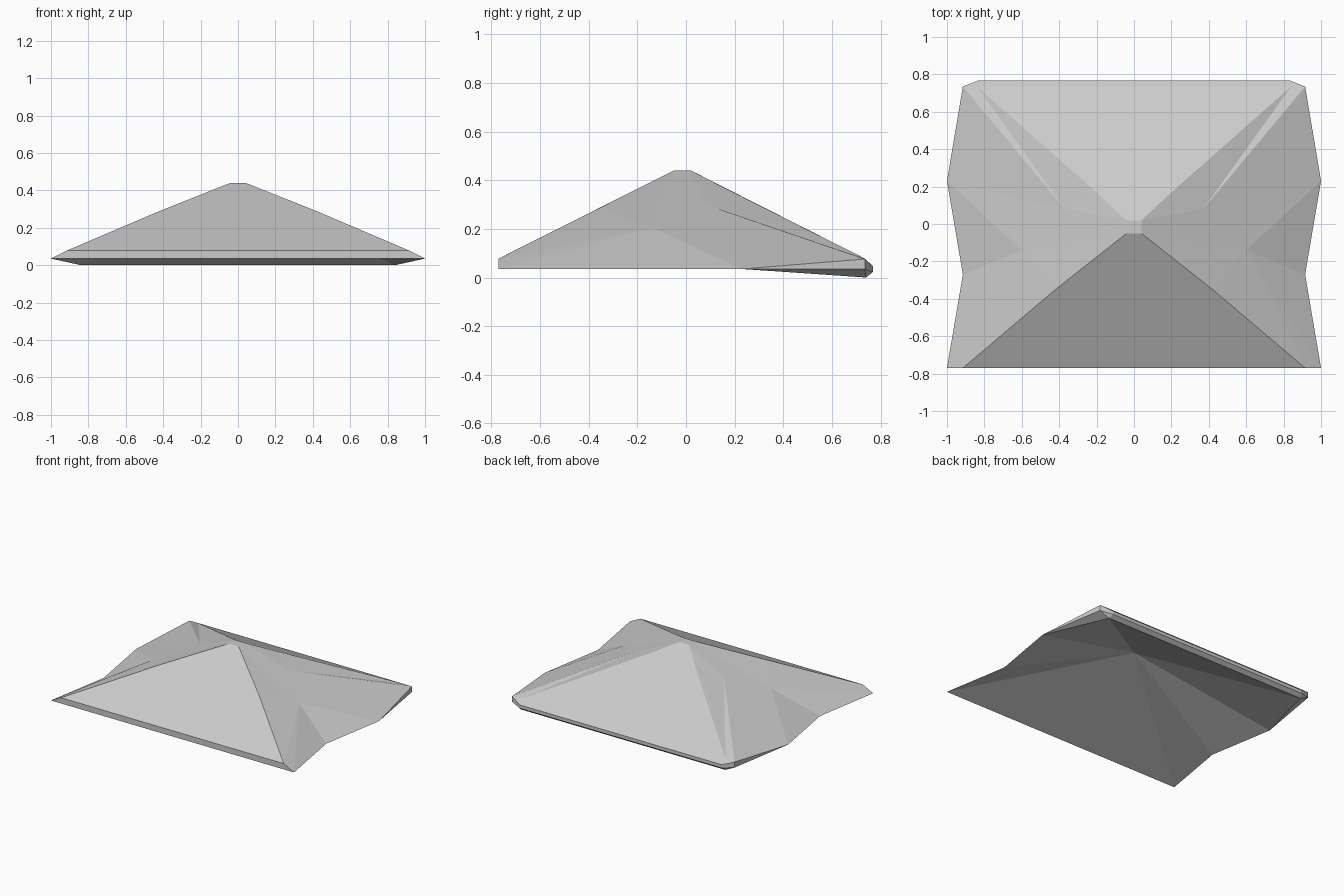
import bpy, bmesh

if "Cube" in bpy.data.objects:
    bpy.data.objects.remove(bpy.data.objects["Cube"])

# Named key points of the right half (x >= 0)
P = {
    # small flat peak
    "peak_f0": (0, -.05, .44), "peak_f1": (.04, -.05, .44),
    "peak_b1": (.04, .02, .44), "peak_b0": (0, .02, .44),
    # front fascia
    "fas0": (0, -.77, .078), "fas1": (.915, -.77, .078),
    "eave0": (0, -.77, .035), "eave1": (1, -.77, .035),
    # zigzag side eave
    "eave2": (.915, -.27, .035), "eave3": (1, .23, .035),
    "eave4": (.915, .735, .035), "top4": (.915, .735, .076),
    # rolled back rim
    "b0": (0, .735, .078), "b1": (.84, .735, .078),
    "c0": (0, .768, .047), "c1": (.83, .768, .047),
    "d0": (0, .768, .022), "d1": (.83, .768, .022),
    "g0": (0, .74, 0), "g1": (.84, .74, 0),
    # folds on the hips and the side slope
    "hip_f": (.42, -.35, .289), "hip_b": (.19, .16, .368),
    "ridge": (.37, .08, .30), "valley": (.6, -.14, .205),
    # underside peak
    "under": (0, 0, .37),
}

FRONT = ["peak_f0 fas0 fas1 hip_f peak_f1", "fas0 eave0 eave1 fas1"]
BACK = ["peak_f0 peak_f1 peak_b1 peak_b0", "peak_b0 peak_b1 hip_b b1 b0"]
SIDE = [
    "peak_f1 ridge peak_b1", "peak_b1 ridge hip_b",
    "peak_f1 hip_f valley", "peak_f1 valley ridge",
    "hip_f fas1 valley", "fas1 eave1 valley",
    "eave1 eave2 valley", "eave2 eave3 valley",
    "valley eave3 ridge", "ridge eave3 top4",
    "eave3 eave4 top4", "ridge top4 b1", "ridge b1 hip_b",
]
RIM = [
    "b0 b1 c1 c0", "c0 c1 d1 d0", "d0 d1 g1 g0",
    "b1 top4 c1", "top4 eave4 d1 c1", "eave4 g1 d1", "eave3 g1 eave4",
]
UNDERSIDE = [
    "under eave1 eave0", "under eave2 eave1", "under eave3 eave2",
    "under g1 eave3", "under g0 g1",
]


def build(name, faces):
    """Make both mirrored halves of a folded sheet."""
    bm = bmesh.new()
    for side in (1, -1):
        made = {}
        for row in faces:
            keys = row.split()
            for k in keys:
                if k not in made:
                    x, y, z = P[k]
                    made[k] = bm.verts.new((x * side, y, z))
            bm.faces.new([made[k] for k in keys][::side])
    bmesh.ops.remove_doubles(bm, verts=bm.verts, dist=.0005)
    # consistent winding, then flip if the sheet faces the wrong way
    bmesh.ops.recalc_face_normals(bm, faces=bm.faces)
    bm.normal_update()
    up = sum(f.normal.z * f.calc_area() for f in bm.faces)
    if (up < 0) != (name == "roof_underside"):
        bmesh.ops.reverse_faces(bm, faces=bm.faces)
    mesh = bpy.data.meshes.new(name)
    bm.to_mesh(mesh)
    bm.free()
    ob = bpy.data.objects.new(name, mesh)
    bpy.context.collection.objects.link(ob)
    return ob


# Outer roof skin with fascia and rim, then the hollow underside
build("roof_top", FRONT + BACK + SIDE + RIM)
build("roof_underside", UNDERSIDE)
